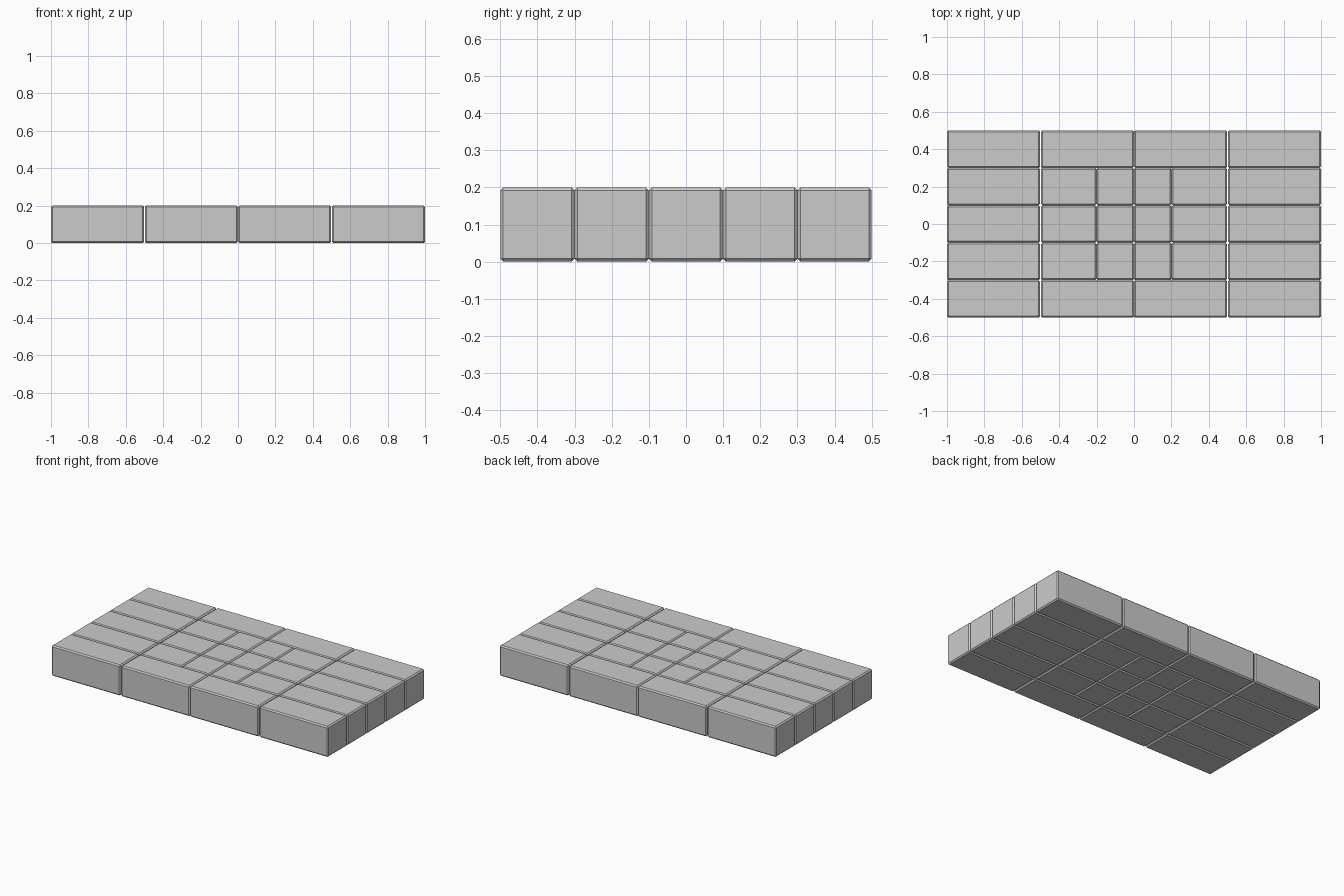
import bpy

if "Cube" in bpy.data.objects:
    bpy.data.objects.remove(bpy.data.objects["Cube"])

HEIGHT = 0.2
ROW = 0.2
BEVEL = 0.008
GAP = 0.002


def block(name, x0, x1, y):
    """Chamfered stone block spanning x0..x1, one row deep."""
    bpy.ops.mesh.primitive_cube_add(size=1, location=((x0 + x1) / 2, y, HEIGHT / 2))
    ob = bpy.context.object
    ob.name = name
    ob.dimensions = (x1 - x0, ROW, HEIGHT)
    bpy.ops.object.transform_apply(location=False, rotation=False, scale=True)
    mod = ob.modifiers.new("chamfer", 'BEVEL')
    mod.width = BEVEL
    mod.segments = 1


# Outer rows use four long blocks, middle rows split the inner ones
long_row = [(0, 0.5 - GAP), (0.5 + GAP, 1)]
split_row = [(0, 0.2), (0.2, 0.5 - GAP), (0.5 + GAP, 1)]

for r in range(5):
    y = -0.4 + r * ROW
    for i, (a, b) in enumerate(long_row if r in (0, 4) else split_row):
        block(f"right_block_{r}_{i}", a, b, y)
        block(f"left_block_{r}_{i}", -b, -a, y)
